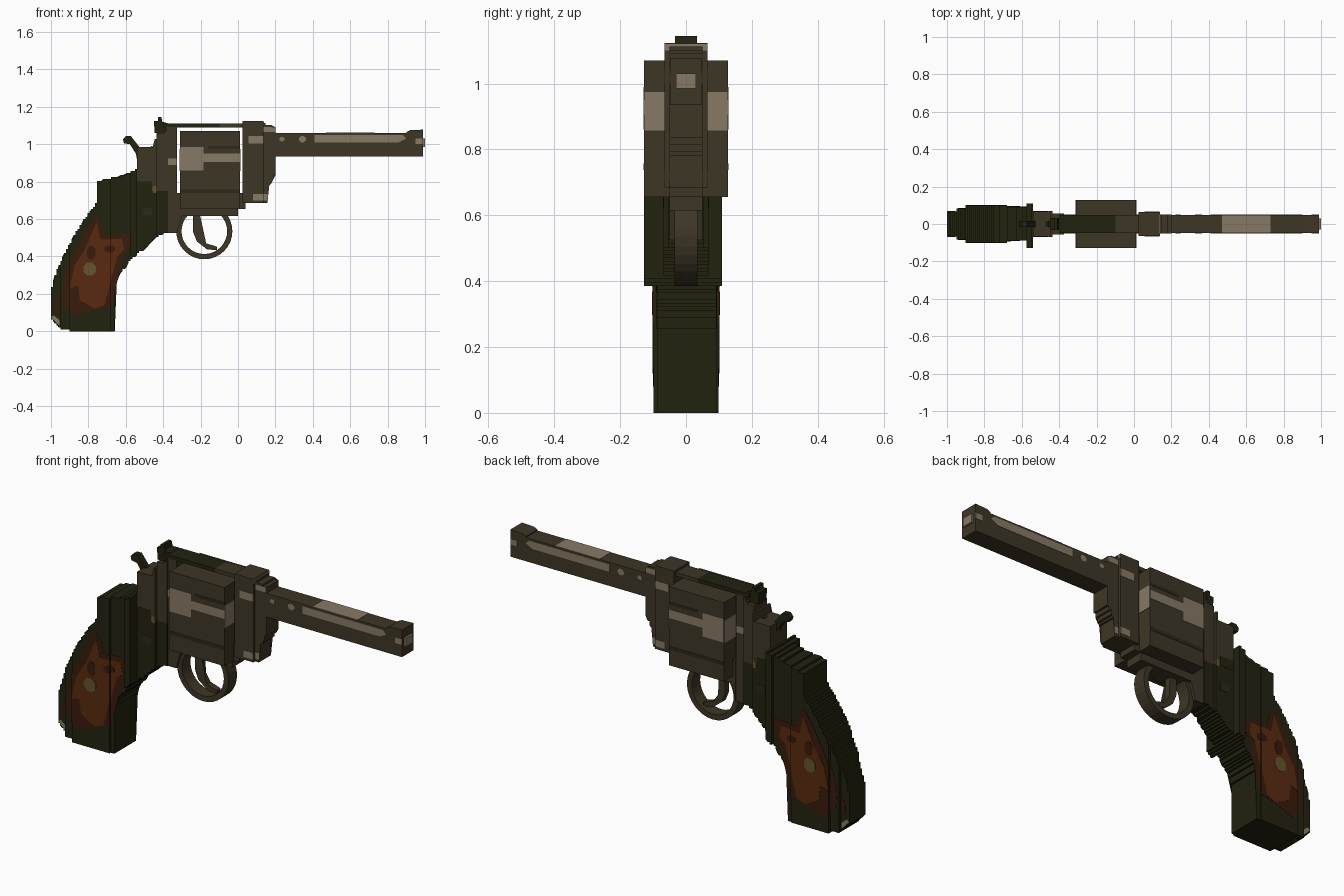
import bpy, bmesh, math
from mathutils import Vector

if "Cube" in bpy.data.objects:
    bpy.data.objects.remove(bpy.data.objects["Cube"])

STEP = 0.0107   # width of one stair step


def material(name, r, g, b):
    m = bpy.data.materials.new(name)
    m.diffuse_color = (r, g, b, 1)
    m.use_nodes = True
    m.node_tree.nodes["Principled BSDF"].inputs["Base Color"].default_value = m.diffuse_color
    return m


METAL = material("brown metal", .048, .037, .019)
DARK = material("dark brown metal", .027, .021, .0095)
GREEN = material("dark green metal", .016, .016, .005)
SHINE = material("worn highlight", .242, .195, .133)
WOOD = material("wood", .102, .023, .005)
DARKWOOD = material("dark wood", .042, .011, .004)
BRASS = material("brass", .127, .091, .026)


def finish(name, bm, mat):
    bmesh.ops.recalc_face_normals(bm, faces=bm.faces)
    me = bpy.data.meshes.new(name)
    bm.to_mesh(me)
    bm.free()
    me.materials.append(mat)
    ob = bpy.data.objects.new(name, me)
    bpy.context.collection.objects.link(ob)
    return ob


def prism(name, pts, y0, y1, mat):
    """Side outline (x, z) extruded across y."""
    bm = bmesh.new()
    clean = [p for i, p in enumerate(pts) if (Vector(p) - Vector(pts[i - 1])).length > 1e-5]
    a = [bm.verts.new((x, y0, z)) for x, z in clean]
    b = [bm.verts.new((x, y1, z)) for x, z in clean]
    n = len(a)
    caps = [bm.faces.new(a), bm.faces.new(b[::-1])]
    for i in range(n):
        bm.faces.new((a[i], b[i], b[(i + 1) % n], a[(i + 1) % n]))
    bmesh.ops.triangulate(bm, faces=caps)
    return finish(name, bm, mat)


def box(name, x0, x1, half, z0, z1, mat):
    return prism(name, [(x0, z0), (x1, z0), (x1, z1), (x0, z1)], -half, half, mat)


def height(line, x):
    """Height of a polyline at x."""
    for (xa, za), (xb, zb) in zip(line, line[1:]):
        if xa <= x <= xb and xb > xa:
            return za + (zb - za) * (x - xa) / (xb - xa)
    return line[0][1] if x < line[0][0] else line[-1][1]


def stepped(name, top, bottom, x0, x1, y0, y1, mat, zmin=-9, zmax=9):
    """Slab between two profiles with stair stepped edges."""
    n = max(1, round((x1 - x0) / STEP))
    up, low = [], []
    for i in range(n):
        xa, xb = x0 + (x1 - x0) * i / n, x0 + (x1 - x0) * (i + 1) / n
        zt = min(zmax, round(height(top, (xa + xb) / 2) / STEP) * STEP)
        zb = max(zmin, round(height(bottom, (xa + xb) / 2) / STEP) * STEP)
        up += [(xa, zt), (xb, zt)]
        low += [(xa, zb), (xb, zb)]
    return prism(name, low + up[::-1], y0, y1, mat)


def patch(name, pts, mat, spans, layer=1):
    """Thin colour plate on both sides, cut to follow the slab thicknesses."""
    for x0, x1, ya, yb in spans:
        for y, s in ((ya, -1), (yb, 1)):
            bm = bmesh.new()
            f = bm.faces.new([bm.verts.new((x, y, z)) for x, z in pts])
            bmesh.ops.triangulate(bm, faces=[f])
            for x, d in ((x0, -1), (x1, 1)):
                bmesh.ops.bisect_plane(bm, geom=bm.verts[:] + bm.edges[:] + bm.faces[:],
                                       plane_co=(x, 0, 0), plane_no=(d, 0, 0), clear_outer=True)
            if not bm.faces:
                bm.free()
                continue
            r = bmesh.ops.extrude_face_region(bm, geom=bm.faces[:])
            vs = [v for v in r["geom"] if isinstance(v, bmesh.types.BMVert)]
            bmesh.ops.translate(bm, verts=vs, vec=(0, s * .0015 * layer, 0))
            finish(name, bm, mat)


def rect(x0, x1, z0, z1):
    return [(x0, z0), (x1, z0), (x1, z1), (x0, z1)]


def blob(x, z, rx, rz, n=8):
    return [(x + rx * math.cos(2 * math.pi * (i + .5) / n),
             z + rz * math.sin(2 * math.pi * (i + .5) / n)) for i in range(n)]


# Grip and rear frame: one side outline cut into slabs of different thickness
TOP = [(-1, .22), (-.97, .32), (-.925, .42), (-.87, .52), (-.80, .63), (-.755, .685),
       (-.754, .80), (-.67, .82), (-.60, .835), (-.54, .87), (-.539, .98), (-.445, .99),
       (-.435, 1.06), (-.395, 1.06), (-.375, 1.095), (-.325, 1.095)]
BOTTOM = [(-1, .07), (-.95, .016), (-.87, 0), (-.66, 0), (-.659, .235), (-.64, .30),
          (-.575, .38), (-.50, .445), (-.445, .50), (-.39, .525), (-.31, .53)]
GRIP = [(-1, -.95, -.067, .067), (-.95, -.90, -.084, .084), (-.90, -.68, -.098, .098),
        (-.68, -.575, -.088, .092), (-.575, -.54, -.127, .11)]
REAR = [(-.54, -.435, -.068, .068), (-.435, -.375, -.055, .055)]
for x0, x1, y0, y1 in GRIP:
    stepped("grip", TOP, BOTTOM, x0, x1, y0, y1, GREEN)
for x0, x1, y0, y1 in REAR:
    stepped("rear_frame_lower", TOP, BOTTOM, x0, x1, y0, y1, GREEN, zmax=.75)
    stepped("rear_frame_upper", TOP, BOTTOM, x0, x1, y0, y1, METAL, zmin=.75)
stepped("recoil_plate", TOP, BOTTOM, -.375, -.325, -.048, .048, METAL)

# Wooden grip panels with darker grain and a round brass stud
patch("grip_panel_edge", [(-.76, .615), (-.73, .58), (-.715, .515), (-.578, .52), (-.575, .455),
                          (-.625, .39), (-.66, .315), (-.685, .22), (-.68, .135), (-.76, .12),
                          (-.87, .08), (-.935, .14), (-.94, .22), (-.92, .315), (-.866, .435),
                          (-.81, .54)], DARKWOOD, GRIP)
patch("grip_panel", [(-.755, .585), (-.735, .49), (-.62, .495), (-.61, .435), (-.675, .37),
                     (-.70, .245), (-.715, .14), (-.765, .12), (-.845, .165), (-.855, .245),
                     (-.90, .23), (-.875, .35), (-.82, .435)], WOOD, GRIP, 2)
patch("grip_grain", blob(-.785, .42, .025, .04), DARKWOOD, GRIP, 3)
patch("grip_grain", blob(-.685, .44, .03, .02), DARKWOOD, GRIP, 3)
patch("grip_stud", blob(-.792, .333, .036, .038), BRASS, GRIP, 3)
patch("grip_heel_wear", [(-1, .075), (-.955, .03), (-.955, .06), (-.985, .085)], SHINE, GRIP)
patch("grip_heel_grain", blob(-.965, .14, .012, .045), DARKWOOD, GRIP)
patch("frame_shade", rect(-.54, -.46, .75, .80), GREEN, REAR)
patch("frame_pin", blob(-.445, .757, .014, .02), BRASS, REAR)
patch("frame_pin", rect(-.51, -.46, .62, .66), DARK, REAR)
patch("frame_wear", rect(-.375, -.327, .89, .925), SHINE, [(-.375, -.325, -.048, .048)])

# Hammer and rear sight
prism("hammer", [(-.615, 1.025), (-.60, 1.043), (-.572, 1.043), (-.56, 1.027), (-.535, .995),
                 (-.513, .968), (-.46, .99), (-.433, .97), (-.433, .89), (-.535, .89),
                 (-.54, .94), (-.578, 1.0), (-.61, 1.005)], -.016, .016, GREEN)
prism("rear_sight", [(-.45, 1.123), (-.428, 1.123), (-.428, 1.145), (-.41, 1.145), (-.405, 1.12),
                     (-.375, 1.112), (-.375, 1.09), (-.39, 1.055), (-.445, 1.06)],
      -.033, .033, GREEN)

# Top strap and lower frame around the cylinder
box("top_strap_rear", -.40, -.10, .048, 1.09, 1.11, GREEN)
box("top_strap_front", -.10, .03, .048, 1.09, 1.11, METAL)
prism("lower_frame", [(-.325, .53), (-.30, .615), (0, .615), (0, .655), (.04, .655), (.04, .74),
                      (-.325, .74)], -.05, .05, METAL)

# Square cylinder with worn bands
box("cylinder", -.31, .01, .127, .655, 1.07, METAL)
CYL = [(-.31, .01, -.127, .127)]
patch("cylinder_wear", rect(-.31, -.185, .86, .985), SHINE, CYL)
patch("cylinder_wear", rect(-.185, .01, .905, .95), SHINE, CYL)
patch("cylinder_shade", rect(-.31, .01, .738, .757), DARK, CYL)
patch("cylinder_shade", rect(-.16, .01, .975, .99), DARK, CYL)
box("cylinder_end_wear", .01, .013, .127, .857, .975, SHINE)
box("cylinder_end_wear", -.313, -.31, .127, .857, .975, SHINE)

# Barrel mount
M_TOP = [(.02, 1.12), (.14, 1.12), (.141, 1.10), (.2, 1.095)]
M_BOT = [(.02, .69), (.16, .69), (.161, .78), (.19, .82), (.2, .86)]
MOUNT = [(.025, .135, -.065, .065), (.135, .2, -.05, .05)]
for x0, x1, y0, y1 in MOUNT:
    stepped("barrel_mount", M_TOP, M_BOT, x0, x1, y0, y1, METAL)
patch("mount_wear", rect(.055, .135, 1.005, 1.045), SHINE, MOUNT)
patch("mount_wear", rect(.137, .2, 1.065, 1.093), SHINE, MOUNT)
patch("mount_wear", rect(.08, .16, .70, .735), SHINE, MOUNT)
box("mount_edge_wear", .135, .138, .065, 1.10, 1.12, SHINE)

# Barrel with front sight and muzzle
box("barrel", .2, .99, .048, .935, 1.06, METAL)
BAR = [(.2, .99, -.048, .048)]
patch("barrel_wear", [(.41, 1.01), (.86, 1.01), (.90, 1.03), (.88, 1.05), (.41, 1.05)], SHINE, BAR)
patch("barrel_wear", blob(.345, 1.027, .02, .018), SHINE, BAR)
patch("barrel_wear", blob(.235, 1.027, .015, .012), SHINE, BAR)
patch("muzzle_wear", rect(.95, .99, 1.0, 1.03), SHINE, BAR)
box("barrel_top_wear", .47, .73, .048, 1.06, 1.0615, SHINE)
prism("front_sight", [(.90, 1.05), (.99, 1.05), (.99, 1.078), (.92, 1.075), (.90, 1.065)],
      -.048, .048, METAL)
box("muzzle", .99, 1.0, .03, .985, 1.03, SHINE)

# Trigger guard ring and trigger
bm = bmesh.new()
N = 32
rings = [[bm.verts.new((-.18 + r * math.cos(2 * math.pi * i / N), y,
                        .535 + r * math.sin(2 * math.pi * i / N))) for i in range(N)]
         for r, y in ((.15, -.035), (.15, .035), (.122, .035), (.122, -.035))]
for k in range(4):
    a, b = rings[k], rings[(k + 1) % 4]
    for i in range(N):
        j = (i + 1) % N
        bm.faces.new((a[i], a[j], b[j], b[i]))
finish("trigger_guard", bm, METAL)
prism("trigger", [(-.24, .62), (-.203, .62), (-.198, .513), (-.17, .47), (-.112, .452),
                  (-.112, .433), (-.166, .438), (-.22, .48), (-.24, .53)], -.016, .016, METAL)
